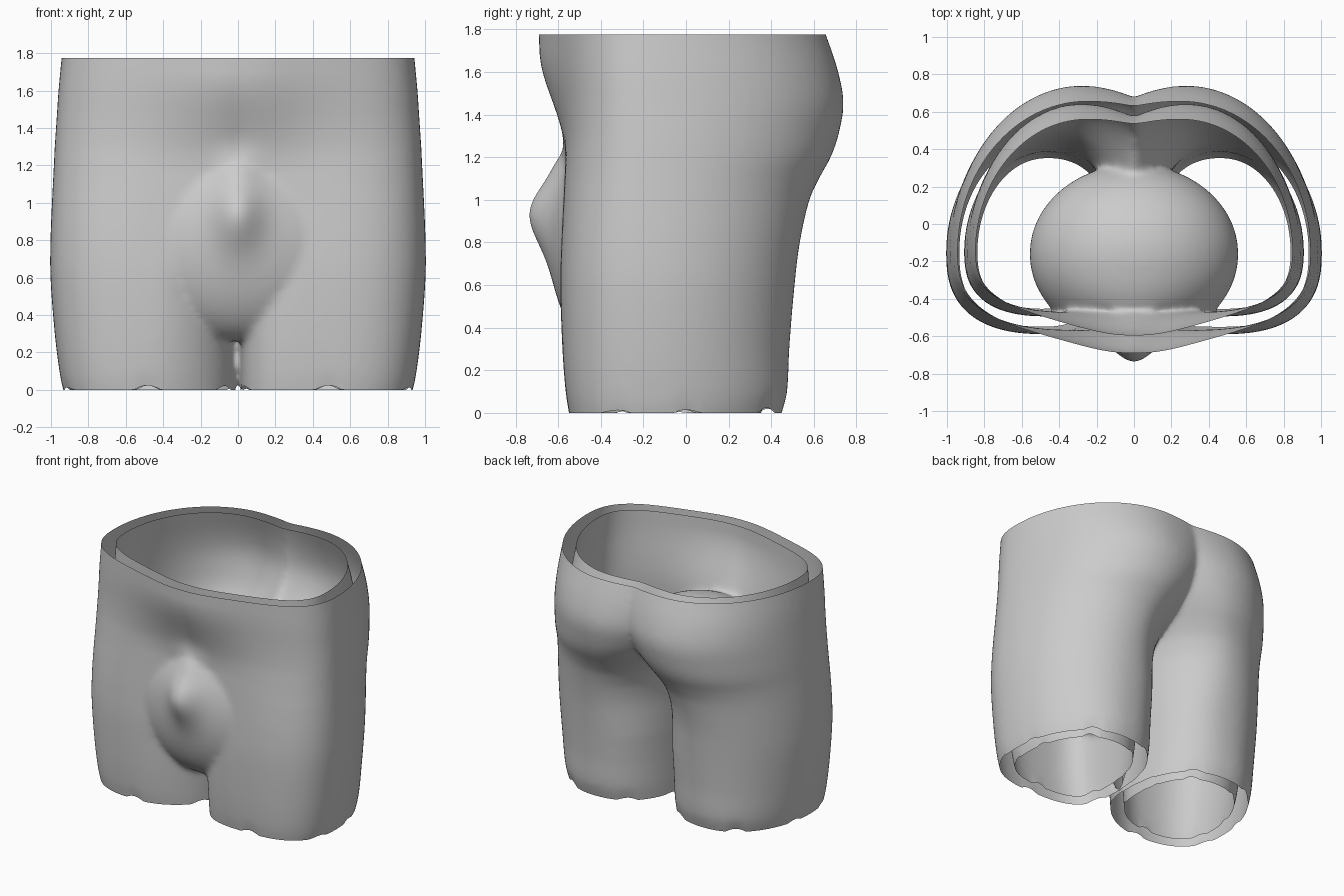
import bpy, bmesh
from math import sin, cos, pi, atan2, exp
from mathutils import Matrix

if "Cube" in bpy.data.objects:
    bpy.data.objects.remove(bpy.data.objects["Cube"])

TOP = 1.775
# height, inner x, centre x, outer x, front y, back y of one thigh/hip section
SECTIONS = [
    (-0.10, 0.016, 0.47, 0.90, -0.53, 0.42),
    (0.00, 0.015, 0.47, 0.935, -0.55, 0.45),
    (0.10, 0.014, 0.47, 0.955, -0.565, 0.475),
    (0.30, 0.012, 0.46, 0.98, -0.58, 0.485),
    (0.60, 0.005, 0.45, 1.003, -0.59, 0.51),
    (0.80, -0.01, 0.44, 1.003, -0.585, 0.535),
    (1.00, -0.07, 0.40, 0.995, -0.575, 0.58),
    (1.10, -0.13, 0.36, 0.99, -0.57, 0.625),
    (1.20, -0.22, 0.33, 0.985, -0.565, 0.68),
    (1.30, -0.32, 0.30, 0.98, -0.56, 0.715),
    (1.45, -0.45, 0.28, 0.97, -0.56, 0.74),
    (1.60, -0.58, 0.27, 0.96, -0.565, 0.715),
    (1.78, -0.72, 0.25, 0.943, -0.57, 0.655),
    (1.92, -0.75, 0.25, 0.93, -0.57, 0.60),
]
N = 72


def smooth_sections(steps=6):
    """Hermite interpolation between the key sections."""
    S, out = SECTIONS, []
    for k in range(len(S) - 1):
        a, b = S[k], S[k + 1]
        p, q = S[max(k - 1, 0)], S[min(k + 2, len(S) - 1)]
        h = b[0] - a[0]
        for i in range(steps):
            t = i / steps
            row = [a[0] + h * t]
            for c in range(1, 6):
                ma = (b[c] - p[c]) / (b[0] - p[0]) * h
                mb = (q[c] - a[c]) / (q[0] - a[0]) * h
                row.append((2*t**3 - 3*t*t + 1) * a[c] + (t**3 - 2*t*t + t) * ma
                           + (3*t*t - 2*t**3) * b[c] + (t**3 - t*t) * mb)
            out.append(row)
    return out + [S[-1]]


def power(v, n):
    return (abs(v) ** (2 / n)) * (1 if v >= 0 else -1)


def add_half(bm, side, inset):
    """Closed loft of one leg and hip; the inner thighs differ slightly."""
    rings = []
    for z, xi, cx, xo, yf, yb in smooth_sections():
        xi, xo, yf, yb = xi + inset, xo - inset, yf + inset, yb - inset
        low = min(max((0.9 - z) / 0.4, 0), 1)
        ring = []
        for i in range(N):
            a = 2 * pi * i / N
            c, s = cos(a), sin(a)
            if s >= 0:
                n = 2.0 + (0.4 * low if c < 0 else 0)
            else:
                n = 2.6 + (side * 0.7 * low if c < 0 else 0)
            rx = xo - cx if c > 0 else cx - xi
            ry = yb + 0.15 if s > 0 else -0.15 - yf
            ring.append(bm.verts.new((side * (cx + rx * power(c, n)),
                                      -0.15 + ry * power(s, n), z)))
        rings.append(ring)
    faces = [bm.faces.new(rings[0]), bm.faces.new(rings[-1])]
    for lo, hi in zip(rings, rings[1:]):
        for i in range(N):
            j = (i + 1) % N
            faces.append(bm.faces.new((lo[i], lo[j], hi[j], hi[i])))
    bmesh.ops.recalc_face_normals(bm, faces=faces)


def add_ball(bm, centre, radii):
    mat = Matrix.Translation(centre) @ Matrix.Diagonal((*radii, 1))
    bmesh.ops.create_uvsphere(bm, u_segments=64, v_segments=32, radius=1, matrix=mat)


def make(name, bm):
    me = bpy.data.meshes.new(name)
    bm.to_mesh(me)
    bm.free()
    ob = bpy.data.objects.new(name, me)
    bpy.context.collection.objects.link(ob)
    return ob


def apply(ob, kind, **props):
    m = ob.modifiers.new(kind, kind)
    for k, v in props.items():
        setattr(m, k, v)
    bpy.context.view_layer.objects.active = ob
    bpy.ops.object.modifier_apply(modifier=m.name)


def fuse(ob, steps):
    apply(ob, 'REMESH', mode='VOXEL', voxel_size=0.0175)
    apply(ob, 'SMOOTH', factor=0.5, iterations=steps)


def bulge(co, ridge):
    """Forward push for the belly and the ridge on the pouch."""
    t = min(max((co.z - 1.15) / 0.55, 0), 1)
    push = 0.125 * t * t * (3 - 2 * t) * exp(-(co.x / 0.42) ** 2)
    if ridge:
        push += 0.105 * exp(-(co.x / 0.13) ** 2 - ((co.z - 0.95) / 0.19) ** 2)
        push += 0.03 * exp(-(co.x / 0.12) ** 2 - ((co.z - 1.2) / 0.09) ** 2)
    return push * min(max((-0.25 - co.y) / 0.15, 0), 1)


def finish(ob, inside=False):
    """Shape the front, then trim waist and hems, leaving open edges."""
    bm = bmesh.new()
    bm.from_mesh(ob.data)
    for v in bm.verts:
        v.co.y -= bulge(v.co, not inside)
    for z, up in ((TOP, 1), (0, -1)):
        bmesh.ops.bisect_plane(bm, geom=bm.verts[:] + bm.edges[:] + bm.faces[:],
                               plane_co=(0, 0, z), plane_no=(0, 0, up), clear_outer=True)
    for v in bm.verts:      # wavy hem
        if v.co.z < 0.12:
            a = atan2(v.co.y + 0.05, abs(v.co.x) - 0.47)
            wave = max(0, sin(7 * a) + 0.6 * sin(12 * a + 1) - 0.4)
            v.co.z += 0.02 * wave * (1 - v.co.z / 0.12)
    if inside:
        bmesh.ops.reverse_faces(bm, faces=bm.faces[:])
    for f in bm.faces:
        f.smooth = True
    bm.to_mesh(ob.data)
    bm.free()


# outer surface: two legs and the front pouch
bm = bmesh.new()
for side in (-1, 1):
    add_half(bm, side, 0)
add_ball(bm, (0, -0.35, 0.80), (0.60, 0.29, 0.54))
outer = make("outer_shorts", bm)
fuse(outer, 14)

# inner lining: inset legs, with the pouch bulging inwards
bm = bmesh.new()
for side in (-1, 1):
    add_half(bm, side, 0.095)
inner = make("inner_lining", bm)
fuse(inner, 12)
bm = bmesh.new()
add_ball(bm, (0, -0.16, 0.92), (0.56, 0.48, 0.47))
cutter = make("pouch_cutter", bm)
cutter.hide_render = True
apply(inner, 'BOOLEAN', operation='DIFFERENCE', object=cutter, solver='EXACT')
bpy.data.objects.remove(cutter)
fuse(inner, 30)

finish(outer)
finish(inner, inside=True)
